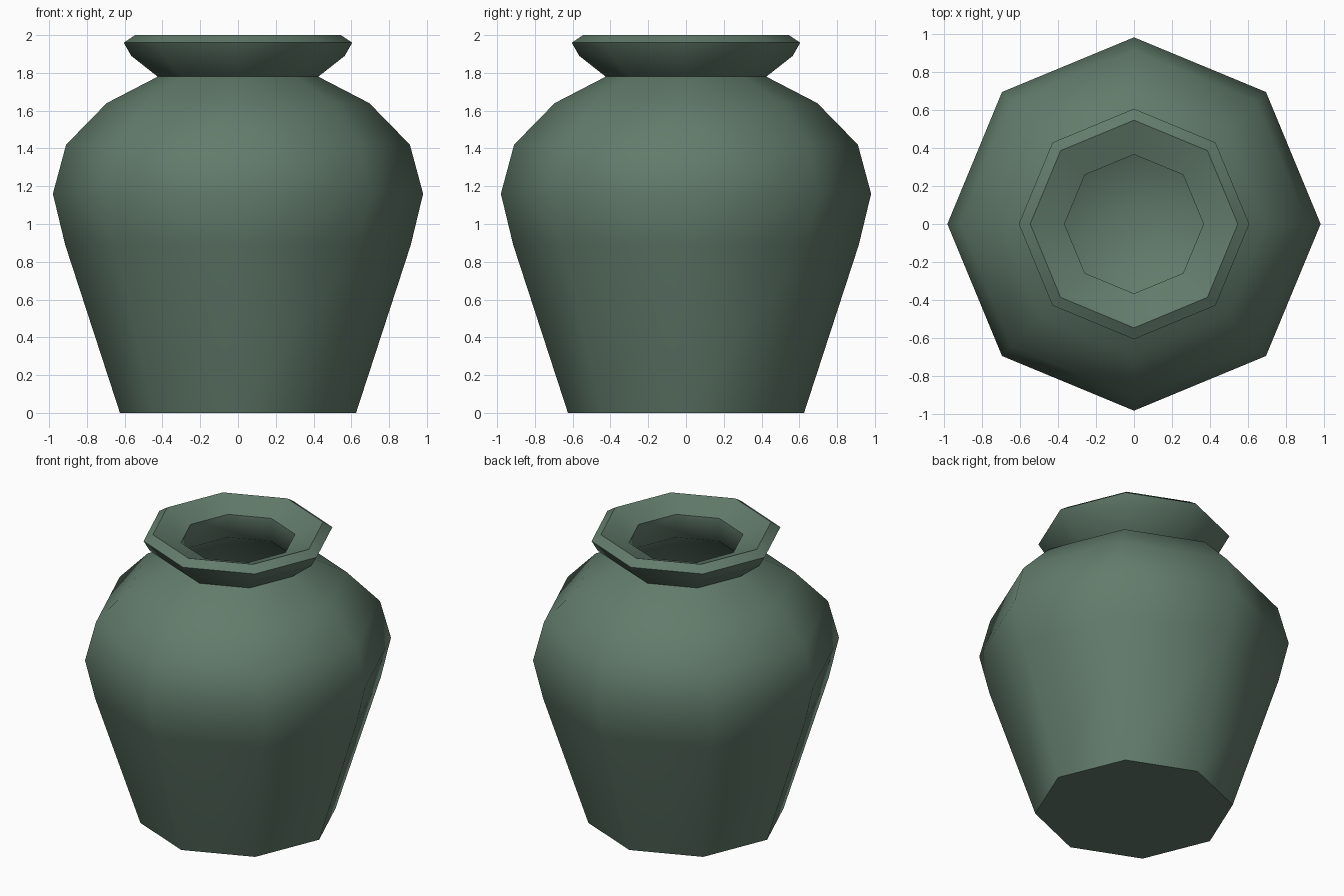
import bpy, bmesh, math

if "Cube" in bpy.data.objects:
    bpy.data.objects.remove(bpy.data.objects["Cube"])

SIDES = 8

green = bpy.data.materials.new("dull green glaze")
green.diffuse_color = (0.122, 0.200, 0.148, 1.0)
green.use_nodes = True
green.node_tree.nodes["Principled BSDF"].inputs["Base Color"].default_value = green.diffuse_color

# Profile of (radius, height, sharp ring): outside, lip, then hollow inside
profile = [
    (0.625, 0.0, True), (0.915, 0.89, False), (0.98, 1.16, False),
    (0.91, 1.42, False), (0.695, 1.64, False), (0.425, 1.78, True),
    (0.565, 1.89, False), (0.605, 1.96, True), (0.545, 2.0, True),
    (0.365, 1.93, True), (0.365, 1.77, False), (0.63, 1.59, False),
    (0.84, 1.39, False), (0.91, 1.16, False), (0.85, 0.90, False),
    (0.58, 0.07, False),
]

# Vase: rings of vertices joined into a lathe shape
bm = bmesh.new()
rings = []
for r, z, _ in profile:
    rings.append([bm.verts.new((r * math.cos(2 * math.pi * i / SIDES),
                                r * math.sin(2 * math.pi * i / SIDES), z))
                  for i in range(SIDES)])
for a, b in zip(rings, rings[1:]):
    for i in range(SIDES):
        j = (i + 1) % SIDES
        bm.faces.new((a[i], a[j], b[j], b[i]))

# Underside and inner floor
bm.faces.new(list(reversed(rings[0])))
centre = bm.verts.new((0, 0, profile[-1][1]))
for i in range(SIDES):
    bm.faces.new((rings[-1][i], rings[-1][(i + 1) % SIDES], centre))

# Smooth body with crisp base, neck and lip rings
for f in bm.faces:
    f.smooth = True
for (_, _, sharp), ring in zip(profile, rings):
    if sharp:
        for i in range(SIDES):
            bm.edges.get((ring[i], ring[(i + 1) % SIDES])).smooth = False
bmesh.ops.recalc_face_normals(bm, faces=bm.faces[:])

mesh = bpy.data.meshes.new("vase")
bm.to_mesh(mesh)
bm.free()
mesh.materials.append(green)
vase = bpy.data.objects.new("vase", mesh)
bpy.context.collection.objects.link(vase)
